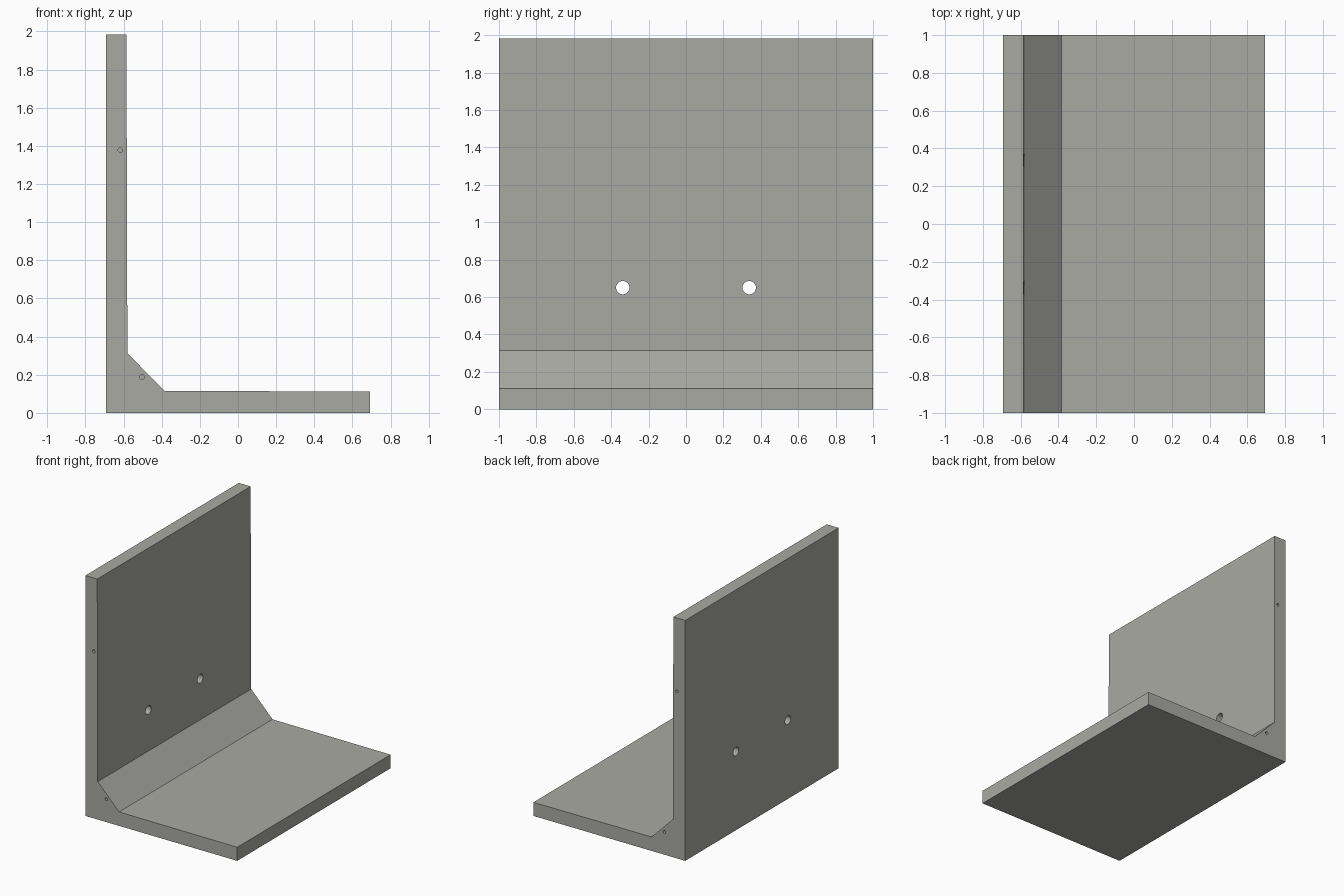
import bpy, bmesh, math
from mathutils import Matrix

if "Cube" in bpy.data.objects:
    bpy.data.objects.remove(bpy.data.objects["Cube"])

concrete = bpy.data.materials.new("concrete_grey")
concrete.diffuse_color = (0.40, 0.40, 0.37, 1)
concrete.use_nodes = True
concrete.node_tree.nodes["Principled BSDF"].inputs["Base Color"].default_value = concrete.diffuse_color


def make_object(name, bm):
    bmesh.ops.recalc_face_normals(bm, faces=bm.faces)
    mesh = bpy.data.meshes.new(name)
    bm.to_mesh(mesh)
    bm.free()
    mesh.materials.append(concrete)
    obj = bpy.data.objects.new(name, mesh)
    bpy.context.collection.objects.link(obj)
    return obj


def add_cylinder(bm, centre, radius, depth, axis, sides):
    turn = Matrix.Rotation(math.pi / 2, 4, axis)
    bmesh.ops.create_cone(bm, cap_ends=True, segments=sides, radius1=radius,
                          radius2=radius, depth=depth,
                          matrix=Matrix.Translation(centre) @ turn)


# L-shaped wall: extruded profile with a sloped inner corner
profile = [(-0.693, 0), (0.693, 0), (0.693, 0.112), (-0.385, 0.115),
           (-0.58, 0.313), (-0.585, 1.983), (-0.693, 1.983)]
bm = bmesh.new()
face = bm.faces.new([bm.verts.new((x, -1, z)) for x, z in profile])
ext = bmesh.ops.extrude_face_region(bm, geom=[face])
bmesh.ops.translate(bm, vec=(0, 2, 0),
                    verts=[v for v in ext["geom"] if isinstance(v, bmesh.types.BMVert)])
wall = make_object("retaining_wall", bm)

# Cutters: two through holes and blind lifting sockets in both ends
bm = bmesh.new()
for side in (-1, 1):
    add_cylinder(bm, (-0.64, side * 0.338, 0.65), 0.036, 0.4, 'Y', 32)
    for x, z in ((-0.617, 1.378), (-0.503, 0.188)):
        add_cylinder(bm, (x, side, z), 0.012, 0.12, 'X', 16)
cutter = make_object("hole_cutter", bm)
cutter.hide_render = True
cutter.hide_set(True)

# Cut the holes and remove the cutter
mod = wall.modifiers.new("holes", 'BOOLEAN')
mod.operation = 'DIFFERENCE'
mod.solver = 'EXACT'
mod.object = cutter
bpy.context.view_layer.objects.active = wall
wall.select_set(True)
bpy.ops.object.modifier_apply(modifier=mod.name)
bpy.data.objects.remove(cutter)
bpy.ops.object.shade_smooth_by_angle(angle=math.radians(30))
